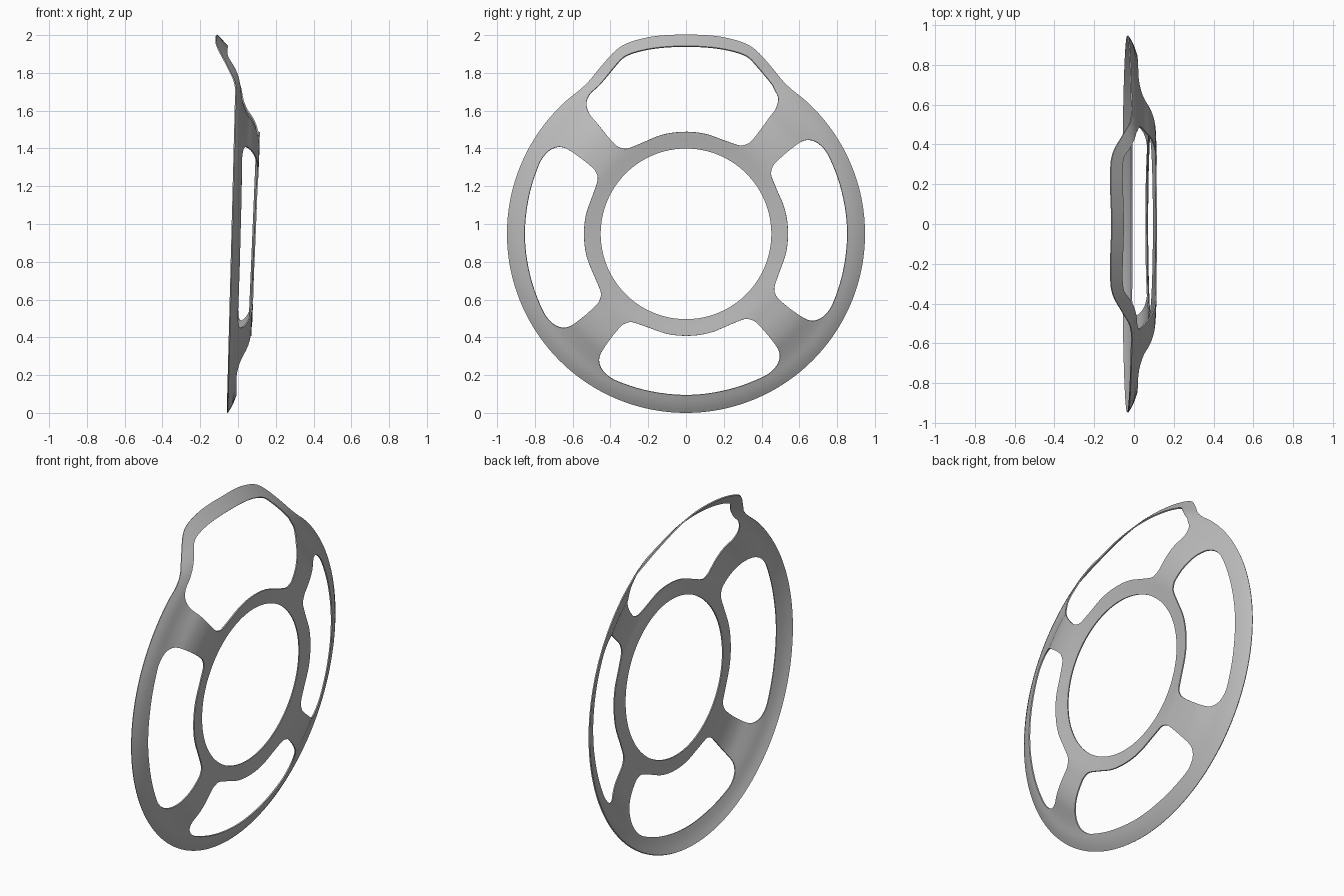
import bpy, bmesh
from math import sin, cos, radians, hypot, pi
from mathutils import Vector
from mathutils.geometry import interpolate_bezier, delaunay_2d_cdt

cube = bpy.data.objects.get("Cube")
if cube:
    bpy.data.objects.remove(cube)

CENTRE_Z = 0.948
TWIST = -1.6      # the spokes are turned slightly about the hub


def spline(pts, steps, closed):
    """Smooth curve through points, with handles scaled to each span."""
    n = len(pts)

    def tangent(i):
        a, b = (pts[i - 1], pts[(i + 1) % n]) if closed else (pts[max(i - 1, 0)], pts[min(i + 1, n - 1)])
        return (b - a).normalized()

    out = []
    for i in range(n if closed else n - 1):
        p, q = pts[i], pts[(i + 1) % n]
        h = (q - p).length / 3
        out += interpolate_bezier(p, p + tangent(i) * h, q - tangent((i + 1) % n) * h, q, steps + 1)[:-1]
    return [v.to_2d() for v in out] + ([] if closed else [pts[-1]])


def polar(angle, r):
    return Vector((sin(radians(angle)) * r, cos(radians(angle)) * r))


def loop(half, turn=0, twist=0, steps=5):
    """Mirror half an outline (angle, radius), twist its inner part, turn it."""
    full = half + [(-a, r) for a, r in reversed(half) if 0 < a < 180]
    return spline([polar(a + turn + (twist if r < 0.9 else 0), r) for a, r in full], steps, True)


def inside(p, poly):
    hit = False
    for a, b in zip(poly, poly[1:] + poly[:1]):
        if (a.y > p.y) != (b.y > p.y) and p.x < (b.x - a.x) * (p.y - a.y) / (b.y - a.y) + a.x:
            hit = not hit
    return hit


# Outlines: rim with raised top, hub opening, three equal windows, tall top window
rim = [(0, 1.052), (6, 1.055), (11, 1.057), (17, 1.054), (21, 1.037), (27, .991), (32, .958), (36, .946)]
rim += [(a, .946) for a in range(42, 181, 6)]
inner = [(36.8, .60), (34.7, .56), (32.5, .546), (25, .535), (12, .539), (0, .54)]
window = [(0, .854), (14, .855), (27, .861), (32.5, .85), (36, .815), (37.2, .76)] + inner
top_window = [(0, .992), (6, .994), (11.6, .997), (16.3, .997), (19.1, .992), (21, .98),
              (30, .912), (33, .897), (35.7, .87), (37.2, .82), (37.2, .76)] + inner
outline = loop(rim)
hub = loop([(a, .452) for a in range(0, 181, 10)])
holes = [hub, loop(top_window, 0, TWIST)] + [loop(window, t, TWIST) for t in (90, 180, 270)]

# Dished cross-section: depth against radius
section = spline([Vector(p) for p in (
    (.44, .078), (.49, .084), (.53, .0895), (.57, .0915), (.65, .086), (.7, .077), (.75, .061),
    (.8, .035), (.85, .012), (.9, -.006), (.946, -.032), (.993, -.08), (1.07, -.158))], 6, False)


def depth(y, z):
    r = hypot(y, z)
    tilt = 0.026 + 0.016 * min(1, max(0, (0.8 - r) / 0.2))
    for a, b in zip(section, section[1:]):
        if r <= b.x:
            break
    return a.y + (b.y - a.y) * (r - a.x) / (b.x - a.x) + tilt * z


# Sheet: boundary loops plus a polar scatter of inner points
points, edges = [], []
for poly in [outline] + holes:
    start, n = len(points), len(poly)
    points += poly
    edges += [(start + i, start + (i + 1) % n) for i in range(n)]
boundary = list(points)
for ring in range(30):
    for step in range(140):
        p = polar((step + ring % 2 / 2) * 360 / 140, 0.46 + ring * 0.02)
        if inside(p, outline) and not any(inside(p, h) for h in holes):
            if min((p - b).length_squared for b in boundary) > 0.011 ** 2:
                points.append(p)
verts, _, faces, *_ = delaunay_2d_cdt(points, edges, [], 0, 1e-5)

bm = bmesh.new()
bv = [bm.verts.new((depth(v.x, v.y), v.x, v.y + CENTRE_Z)) for v in verts]
for f in faces:
    mid = sum((verts[i] for i in f), Vector((0, 0))) / len(f)
    if inside(mid, outline) and not any(inside(mid, h) for h in holes):
        bm.faces.new([bv[i] for i in f])
bmesh.ops.delete(bm, geom=[v for v in bm.verts if not v.link_faces], context='VERTS')
for f in bm.faces:
    f.normal_update()
    if f.normal.x < 0:
        f.normal_flip()
mesh = bpy.data.meshes.new("spoked_ring")
bm.to_mesh(mesh)
bm.free()
ring_obj = bpy.data.objects.new("spoked_ring", mesh)
bpy.context.collection.objects.link(ring_obj)

# Thin sheet thickness
solid = ring_obj.modifiers.new("thickness", 'SOLIDIFY')
solid.thickness = 0.007
solid.offset = 0

# Plain grey finish
grey = bpy.data.materials.new("plain_grey")
grey.use_nodes = True
colour = (0.5, 0.5, 0.5, 1)
grey.diffuse_color = colour
grey.node_tree.nodes["Principled BSDF"].inputs["Base Color"].default_value = colour
mesh.materials.append(grey)

bpy.context.view_layer.objects.active = ring_obj
ring_obj.select_set(True)
bpy.ops.object.modifier_apply(modifier="thickness")
bpy.ops.object.shade_smooth_by_angle(angle=radians(40))
